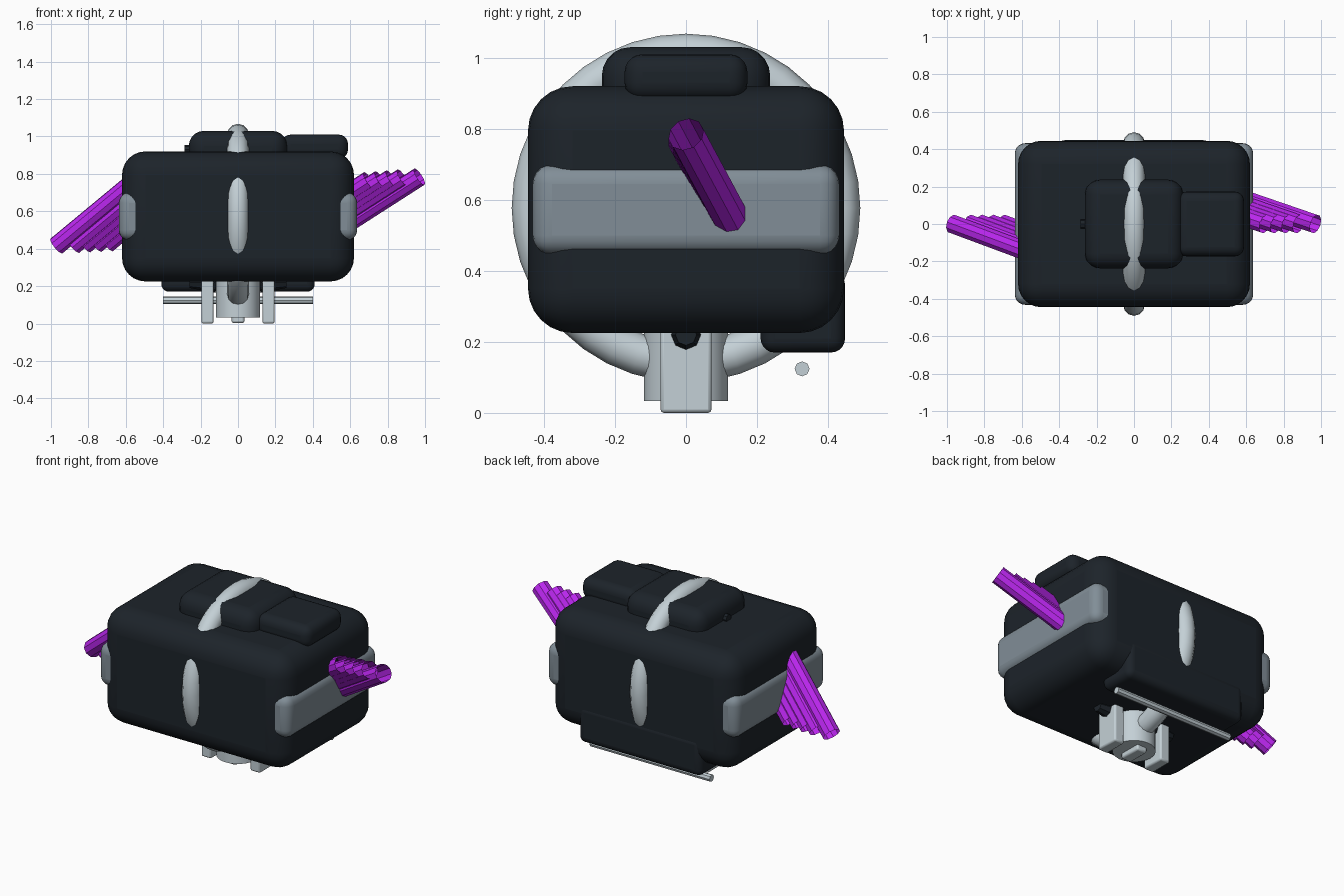
import bpy, math
from mathutils import Vector

if "Cube" in bpy.data.objects:
    bpy.data.objects.remove(bpy.data.objects["Cube"])


def material(name, rgb):
    m = bpy.data.materials.new(name)
    m.diffuse_color = (*rgb, 1)
    m.use_nodes = True
    m.node_tree.nodes["Principled BSDF"].inputs["Base Color"].default_value = m.diffuse_color
    return m


DARK = material("dark_shell", (0.012, 0.017, 0.023))
PANEL = material("mid_grey", (0.22, 0.27, 0.31))
LIGHT = material("light_grey", (0.55, 0.63, 0.67))
PURPLE = material("purple", (0.50, 0.02, 0.87))


def finish(name, mat, angle=35):
    o = bpy.context.object
    o.name = name
    o.data.materials.append(mat)
    bpy.ops.object.shade_smooth_by_angle(angle=math.radians(angle))
    return o


def rounded_box(name, lo, hi, radius, mat, segments=5):
    lo, hi = Vector(lo), Vector(hi)
    bpy.ops.mesh.primitive_cube_add(size=1, location=(lo + hi) / 2)
    o = bpy.context.object
    o.scale = hi - lo
    bpy.ops.object.transform_apply(location=False, rotation=False, scale=True)
    b = o.modifiers.new("round", 'BEVEL')
    b.width, b.segments = radius, segments
    return finish(name, mat)


def tube(name, a, b, r, mat, sides, capped=True, r2=None):
    a, b = Vector(a), Vector(b)
    d = b - a
    bpy.ops.mesh.primitive_cone_add(
        vertices=sides, radius1=r, radius2=r if r2 is None else r2,
        depth=d.length, end_fill_type='NGON' if capped else 'NOTHING',
        location=(a + b) / 2, rotation=d.to_track_quat('Z', 'Y').to_euler())
    return finish(name, mat)


# main shell with the side band running through it
rounded_box("body_shell", (-.62, -.445, .225), (.62, .445, .92), .125, DARK, 6)
rounded_box("side_band", (-.637, -.432, .445), (.637, .432, .70), .055, PANEL)

# boxes on top and at the back
rounded_box("top_box", (-.263, -.237, .84), (.263, .237, 1.03), .08, DARK)
rounded_box("top_side_box", (.232, -.173, .88), (.588, .173, 1.01), .05, DARK)
tube("top_knob", (-.285, 0, .93), (-.24, 0, .93), .025, DARK, 8)
rounded_box("rear_box", (-.41, .21, .17), (.41, .448, .40), .04, DARK)
tube("rear_rod", (-.4, .327, .124), (.4, .327, .124), .021, LIGHT, 8)

# upright ring around the body
bpy.ops.mesh.primitive_torus_add(
    major_radius=.433, minor_radius=.058, major_segments=40, minor_segments=12,
    location=(0, 0, .577), rotation=(0, math.pi / 2, 0))
finish("ring", LIGHT)

# base: round foot, centre pad, two legs and pointed axle ends
tube("round_foot", (0, 0, .033), (0, 0, .30), .118, LIGHT, 32)
rounded_box("centre_pad", (-.034, -.07, .003), (.034, .07, .12), .01, LIGHT, 2)
for s in (-1, 1):
    x = .163 * s
    rounded_box("leg", (x - .033, -.072, 0), (x + .033, .072, .26), .01, LIGHT, 2)
    tube("axle_end", (.12 * s, 0, .22), (.26 * s, 0, .22), .056, DARK, 8, r2=.03)

# slanted open tubes, each set stepping in towards the body
for side, end, inward, dz in (
        ("right", (.97, 0, .785), (-.335, .115, -.215), -.005),
        ("left", (-.97, 0, .415), (.35, -.13, .29), .003)):
    step = -1 if side == "right" else 1
    for i, dx in enumerate((0, .09, .15, .21, .27)):
        a = Vector(end) + Vector((dx * step, 0, dz * i))
        tube(side + "_tube", a, a + Vector(inward) * 1.15, .052, PURPLE, 10, capped=False)
